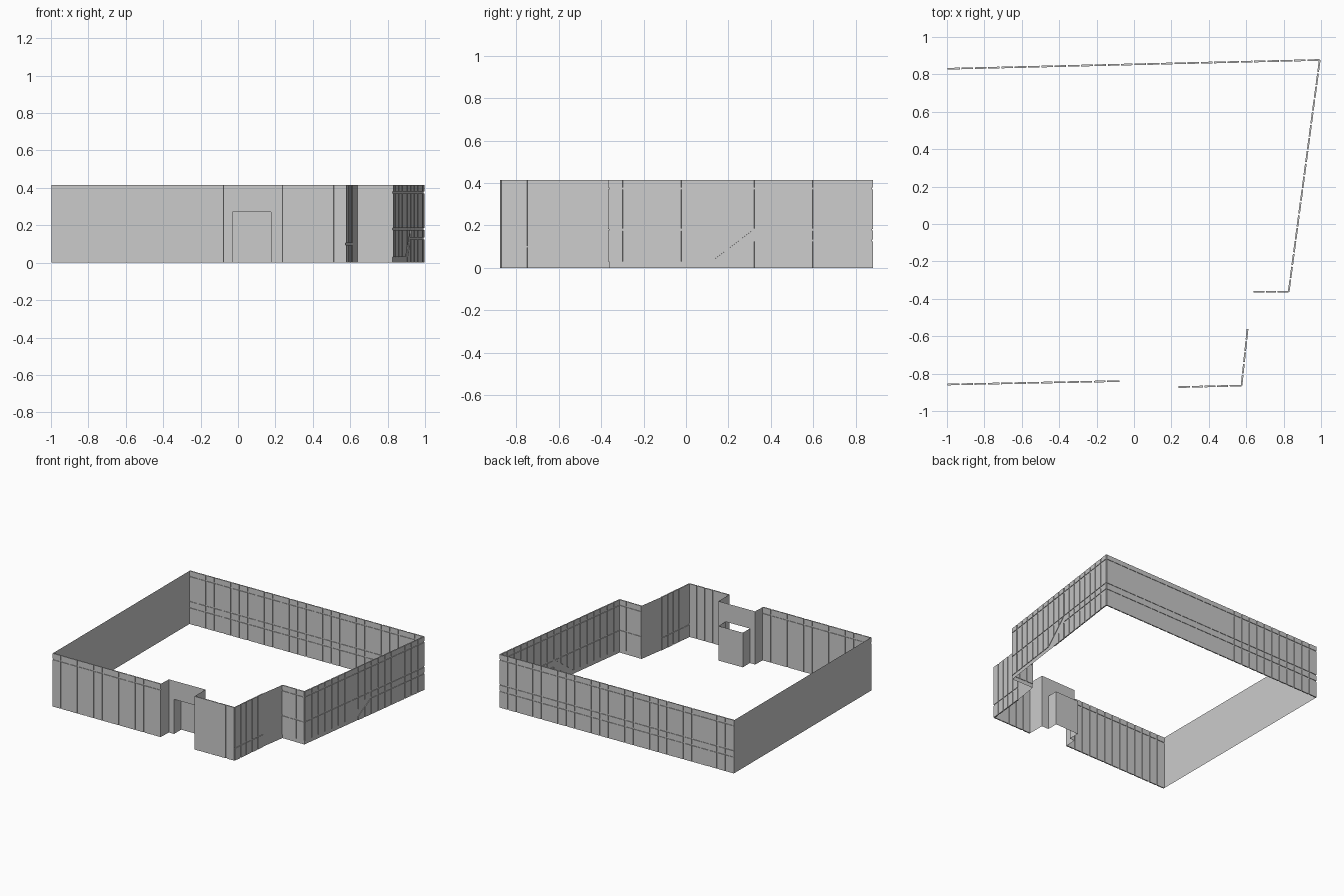
import bpy, bmesh
from mathutils import Vector

if "Cube" in bpy.data.objects:
    bpy.data.objects.remove(bpy.data.objects["Cube"])

H = 0.415      # wall height
GAP = 0.009    # groove width between cladding panels
T = 0.009      # cladding thickness


def finish(bm, name):
    me = bpy.data.meshes.new(name)
    bm.to_mesh(me)
    bm.free()
    ob = bpy.data.objects.new(name, me)
    bpy.context.collection.objects.link(ob)
    return ob


def sheet(bm, a, b, z0=0.0, z1=H):
    pts = [(*a, z0), (*b, z0), (*b, z1), (*a, z1)]
    bm.faces.new([bm.verts.new(p) for p in pts])


def plain_wall(name, path, z0=0.0, z1=H):
    bm = bmesh.new()
    for a, b in zip(path, path[1:]):
        sheet(bm, a, b, z0, z1)
    bmesh.ops.remove_doubles(bm, verts=bm.verts, dist=1e-5)
    return finish(bm, name)


def clip(poly, f):
    """Keep the part of a convex polygon where f(point) >= 0."""
    out = []
    for p, q in zip(poly, poly[1:] + poly[:1]):
        fp, fq = f(p), f(q)
        if fp >= 0:
            out.append(p)
        if fp * fq < 0:
            t = fp / (fp - fq)
            out.append((p[0] + t * (q[0] - p[0]), p[1] + t * (q[1] - p[1])))
    return out


def panel_wall(name, a, b, count, rows):
    """Backing sheet with a grid of raised panels; a row is (z0, z1, clip functions)."""
    bm = bmesh.new()
    sheet(bm, a, b)
    va, d = Vector((*a, 0)), Vector((*b, 0)) - Vector((*a, 0))
    length = d.length
    d.normalize()
    n = Vector((d.y, -d.x, 0))
    step = length / count
    for i in range(count):
        s0 = i * step + (GAP / 2 if i else 0)
        s1 = (i + 1) * step - (GAP / 2 if i < count - 1 else 0)
        for z0, z1, cuts in rows:
            poly = [(s0, z0), (s1, z0), (s1, z1), (s0, z1)]
            for f in cuts:
                poly = clip(poly, f)
            if len(poly) < 3:
                continue
            rings = [[bm.verts.new(va + d * s + n * o + Vector((0, 0, z)))
                      for s, z in poly] for o in (-T / 2, T / 2)]
            bm.faces.new(rings[0][::-1])
            bm.faces.new(rings[1])
            k = len(poly)
            for j in range(k):
                m = (j + 1) % k
                bm.faces.new((rings[0][j], rings[0][m], rings[1][m], rings[1][j]))
    return finish(bm, name)


def rows(*grooves, bottom=0.0):
    """Full-width rows separated by horizontal grooves at the given heights."""
    zs = [bottom - GAP / 2 if bottom else -GAP / 2, *grooves, H + GAP / 2]
    return [(p + GAP / 2, q - GAP / 2, []) for p, q in zip(zs, zs[1:])]


# Plan corners
BL, BR = (-0.998, 0.83), (0.993, 0.877)
R1, R2, R3, R4 = (0.827, -0.362), (0.638, -0.362), (0.607, -0.562), (0.575, -0.864)
F1, F2, F3, F4 = (0.237, -0.872), (0.236, -0.738), (-0.074, -0.747), (-0.078, -0.84)
FL = (-0.998, -0.858)

# Clad walls
panel_wall("back_wall", BR, BL, 28, rows(0.13, 0.18, 0.375))
panel_wall("front_left_wall", FL, F4, 13, rows(0.37))
panel_wall("front_right_wall", F1, R4, 5, rows())
panel_wall("corner_side_wall", R4, R3, 5, rows(0.1))
panel_wall("step_front_wall", R2, R1, 3, rows(0.18, 0.375, bottom=0.03))

# Right wall: panels leave a sloping stair band and a base strip bare
scale = (Vector(BR) - Vector(R1)).length / (BR[1] - R1[1])


def at(y):
    return (y - R1[1]) * scale


def line(y0, z0, y1, z1, sign):
    s0, s1 = at(y0), at(y1)
    return lambda p: sign * ((p[1] - z0) - (z1 - z0) * (p[0] - s0) / (s1 - s0))


above = line(0.12, 0.03, 0.315, 0.178, 1)
below = line(0.19, 0.025, 0.33, 0.13, -1)
right_rows = [
    (0.38, H, []),
    (0.185, 0.37, []),
    (0.03, 0.175, [above]),
    (0.135, 0.175, [lambda p: p[0] - at(0.33)]),
    (0.0, 0.125, [below, lambda p: p[0] - at(0.19)]),
]
panel_wall("right_wall", R1, BR, 18, right_rows)

# Plain walls
plain_wall("left_wall", [BL, FL])
plain_wall("setback_wall", [R3, R2])
plain_wall("entrance_left_return", [F4, F3])
plain_wall("entrance_right_return", [F2, F1])

# Entrance wall with a doorway, and the deeper door recess behind it
D = 0.27


def on_entrance(x):
    return (x, F3[1] + (x - F3[0]) * (F2[1] - F3[1]) / (F2[0] - F3[0]))


dl, dr = on_entrance(-0.03), on_entrance(0.176)
plain_wall("entrance_header", [F3, F2], D, H)
plain_wall("entrance_left_jamb", [F3, dl], 0, D)
plain_wall("entrance_right_jamb", [dr, F2], 0, D)
plain_wall("door_recess", [dl, (dl[0], dl[1] + 0.087), (dr[0], dr[1] + 0.087), dr], 0, D)
